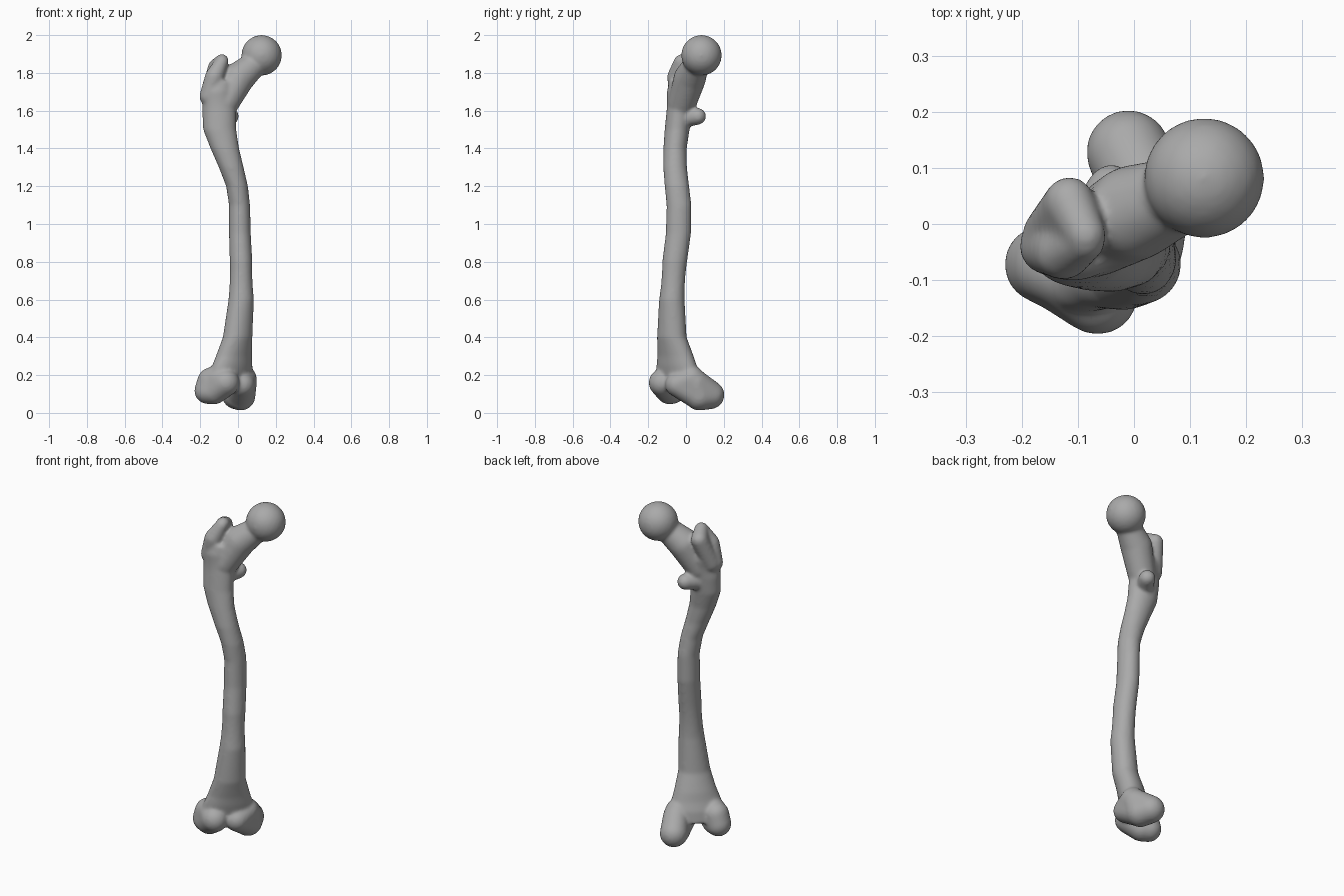
import bpy, bmesh, math
from mathutils import Vector, Matrix

cube = bpy.data.objects.get("Cube")
if cube:
    bpy.data.objects.remove(cube, do_unlink=True)

mat = bpy.data.materials.new("bone grey")
mat.use_nodes = True
grey = (0.4, 0.4, 0.4, 1)
mat.diffuse_color = grey
mat.node_tree.nodes["Principled BSDF"].inputs["Base Color"].default_value = grey

bm = bmesh.new()
SEGMENTS = 32


def loft(rings):
    """Skin of oval rings: height, centre x, centre y, half widths, turn in degrees."""
    loops = []
    for z, cx, cy, a, b, turn in rings:
        rot = Matrix.Rotation(math.radians(turn), 3, 'Z')
        loop = []
        for i in range(SEGMENTS):
            t = math.tau * i / SEGMENTS
            p = rot @ Vector((a * math.cos(t), b * math.sin(t), 0))
            loop.append(bm.verts.new(p + Vector((cx, cy, z))))
        loops.append(loop)
    for low, high in zip(loops, loops[1:]):
        for i in range(SEGMENTS):
            j = (i + 1) % SEGMENTS
            bm.faces.new((low[i], low[j], high[j], high[i]))
    bm.faces.new(loops[0][::-1])
    bm.faces.new(loops[-1])


def blob(*balls):
    """Convex skin stretched around balls given as x, y, z, radius."""
    part = bmesh.new()
    for x, y, z, r in balls:
        bmesh.ops.create_icosphere(part, subdivisions=3, radius=r,
                                   matrix=Matrix.Translation((x, y, z)))
    if len(balls) > 1:
        hull = bmesh.ops.convex_hull(part, input=part.verts)
        bmesh.ops.delete(part, geom=list({g for g in hull["geom_interior"]
                                          if isinstance(g, bmesh.types.BMVert)}), context='VERTS')
    mesh = bpy.data.meshes.new("blob")
    part.to_mesh(mesh)
    part.free()
    bm.from_mesh(mesh)
    bpy.data.meshes.remove(mesh)


# Shaft, flaring at the lower end
loft([
    (0.13, -0.05, -0.03, 0.13, 0.075, 45),
    (0.20, -0.04, -0.04, 0.145, 0.08, 45),
    (0.25, -0.03, -0.05, 0.13, 0.077, 45),
    (0.30, -0.022, -0.055, 0.113, 0.075, 45),
    (0.40, -0.002, -0.075, 0.086, 0.07, 45),
    (0.60, 0.017, -0.075, 0.069, 0.066, 45),
    (0.80, 0.016, -0.06, 0.06, 0.066, 0),
    (0.95, 0.01, -0.04, 0.058, 0.067, 0),
    (1.10, 0.008, -0.037, 0.056, 0.066, 0),
    (1.20, -0.005, -0.048, 0.058, 0.065, 0),
    (1.30, -0.036, -0.058, 0.066, 0.063, 0),
    (1.40, -0.07, -0.058, 0.076, 0.062, 0),
    (1.50, -0.097, -0.047, 0.088, 0.066, 0),
    (1.60, -0.1, -0.036, 0.09, 0.067, 0),
    (1.70, -0.1, -0.025, 0.09, 0.075, 20),
    (1.76, -0.09, -0.02, 0.07, 0.065, 20),
])

# Ball head and neck
blob((0.125, 0.082, 1.893, 0.108))
blob((0.075, 0.05, 1.835, 0.07), (0.0, 0.02, 1.77, 0.086))
blob((0.0, 0.02, 1.77, 0.086), (-0.07, -0.02, 1.64, 0.075))

# Greater trochanter: outer side, ridge and rear tip
blob((-0.155, -0.04, 1.675, 0.05), (-0.125, -0.05, 1.78, 0.05), (-0.085, -0.03, 1.86, 0.035))
blob((-0.15, -0.02, 1.68, 0.05), (-0.115, 0.04, 1.83, 0.045), (-0.085, -0.02, 1.865, 0.036))

# Lesser trochanter
blob((-0.04, 0.062, 1.57, 0.045), (-0.08, -0.01, 1.56, 0.05))

# Inner condyle: rear ball, front lip and side bump
blob((-0.01, 0.128, 0.095, 0.076), (0.015, 0.07, 0.09, 0.078), (0.03, 0.05, 0.16, 0.07))
blob((0.015, 0.06, 0.095, 0.075), (0.022, -0.045, 0.15, 0.066), (0.03, 0.03, 0.18, 0.07))

# Outer condyle: rear ball, front lip and side bump
blob((-0.162, -0.072, 0.117, 0.07), (-0.125, -0.09, 0.115, 0.07), (-0.145, -0.075, 0.17, 0.07))
blob((-0.125, -0.09, 0.115, 0.07), (-0.065, -0.125, 0.16, 0.073), (-0.12, -0.085, 0.18, 0.07))

# Fuse every piece into one smooth bone
mesh = bpy.data.meshes.new("thigh_bone")
bmesh.ops.recalc_face_normals(bm, faces=bm.faces)
bm.to_mesh(mesh)
bm.free()
mesh.materials.append(mat)
bone = bpy.data.objects.new("thigh_bone", mesh)
bpy.context.collection.objects.link(bone)

remesh = bone.modifiers.new("fuse", 'REMESH')
remesh.mode = 'VOXEL'
remesh.voxel_size = 0.008
remesh.use_smooth_shade = True
soften = bone.modifiers.new("soften", 'SMOOTH')
soften.factor = 0.5
soften.iterations = 14
